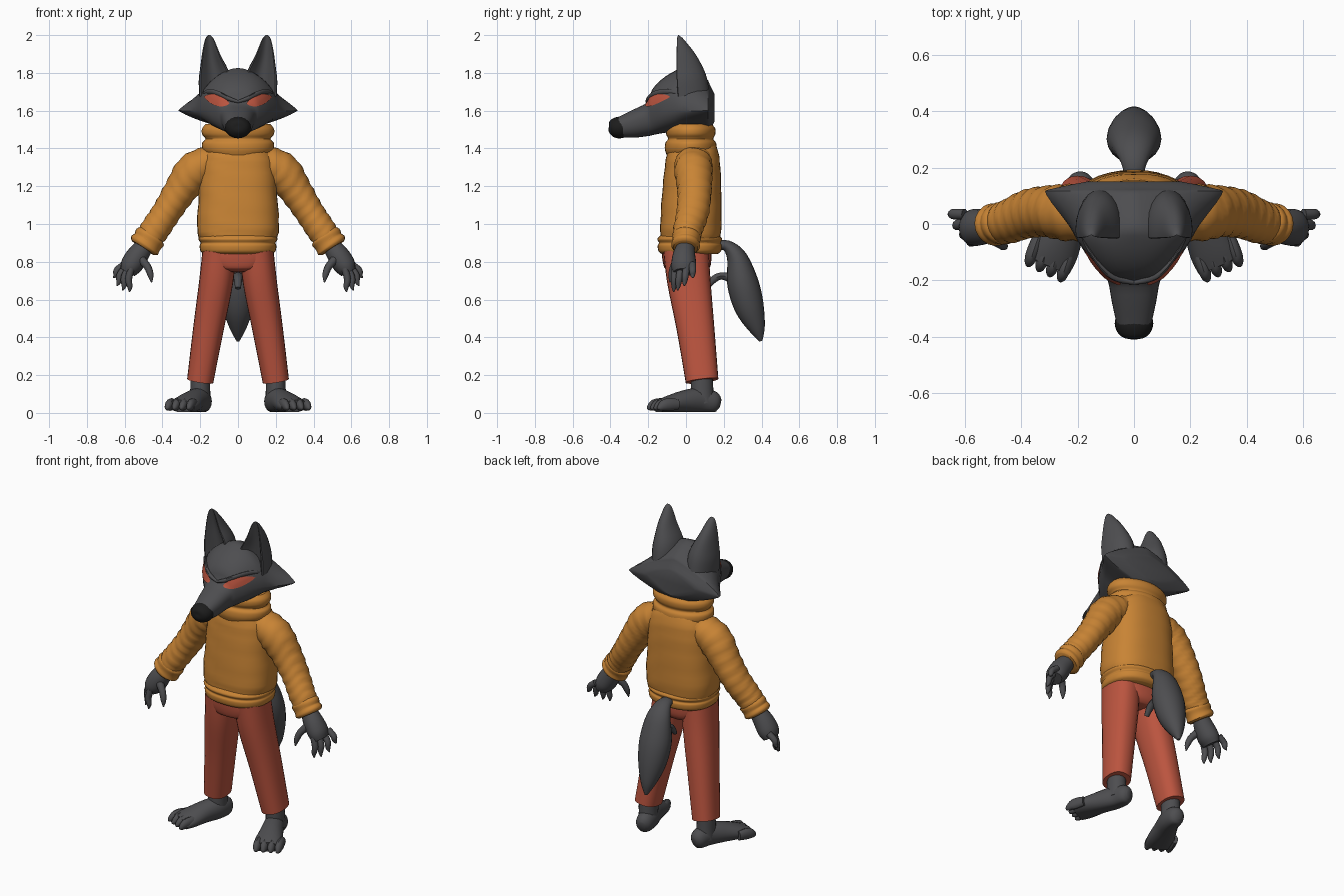
import bpy, bmesh, math
from mathutils import Vector
from mathutils.bvhtree import BVHTree

cube = bpy.data.objects.get("Cube")
if cube:
    bpy.data.objects.remove(cube)


def material(name, rgb):
    m = bpy.data.materials.new(name)
    m.use_nodes = True
    m.diffuse_color = (*rgb, 1)
    m.node_tree.nodes["Principled BSDF"].inputs["Base Color"].default_value = (*rgb, 1)
    return m


FUR = material("charcoal fur", (0.075, 0.075, 0.08))
KNIT = material("ochre knit", (0.58, 0.23, 0.035))
RED = material("brick red", (0.5, 0.09, 0.05))
BLACK = material("nose black", (0.012, 0.012, 0.012))


def finish(name, bm, mat, angle=40):
    bmesh.ops.recalc_face_normals(bm, faces=bm.faces)
    me = bpy.data.meshes.new(name)
    bm.to_mesh(me)
    bm.free()
    me.materials.append(mat)
    ob = bpy.data.objects.new(name, me)
    bpy.context.collection.objects.link(ob)
    bpy.ops.object.select_all(action='DESELECT')
    ob.select_set(True)
    bpy.context.view_layer.objects.active = ob
    bpy.ops.object.shade_smooth_by_angle(angle=math.radians(angle))
    return ob


def smooth(rows, steps):
    """Catmull-Rom interpolation of stations."""
    out = []
    for i in range(len(rows) - 1):
        a, b, c, d = (rows[max(i - 1, 0)], rows[i], rows[i + 1], rows[min(i + 2, len(rows) - 1)])
        for k in range(steps):
            t = k / steps
            out.append([q + .5 * t * (r - p + t * (2 * p - 5 * q + 4 * r - s + t * (3 * (q - r) + s - p)))
                        for p, q, r, s in zip(a, b, c, d)])
    return out + [list(rows[-1])]


def skin(rings):
    bm = bmesh.new()
    loops = [[bm.verts.new(p) for p in ring] for ring in rings]
    n = len(loops[0])
    for a, b in zip(loops, loops[1:]):
        for i in range(n):
            j = (i + 1) % n
            bm.faces.new((a[i], a[j], b[j], b[i]))
    bm.faces.new(loops[0])
    bm.faces.new(loops[-1])
    return bm


def power(v, p):
    return math.copysign(abs(v) ** p, v)


def tube(name, stations, mat, side=1, seg=20, steps=4, p=1, cup=0, wob=0, floor=None):
    """Loft ellipses along stations of x, y, z, radius across, radius deep."""
    rows = smooth(stations, steps)
    pts = [Vector(r[:3]) for r in rows]
    rings = []
    for i, r in enumerate(rows):
        t = (pts[min(i + 1, len(pts) - 1)] - pts[max(i - 1, 0)]).normalized()
        u = (Vector((1, 0, 0)) - t * t.x).normalized()
        v = t.cross(u)
        ring = []
        for k in range(seg):
            a = math.tau * k / seg
            c, s = power(math.cos(a), p), power(math.sin(a), p)
            if s < 0:
                s *= 1 - cup * abs(s)
            f = 1 + wob * math.sin(i * 1.9 + 2.5 * math.cos(a) + math.sin(3 * a))
            q = pts[i] + (u * c * r[3] + v * s * r[4]) * f
            if floor is not None:
                q.z = max(q.z, floor)
            ring.append((q.x * side, q.y, q.z))
        rings.append(ring)
    return finish(name, skin(rings), mat)


# Head: rings along y of y, half width, cheek z, top z, bottom z, pinch
head_rows = smooth([
    (.15, .17, 1.62, 1.69, 1.54, 1.4), (.125, .29, 1.605, 1.74, 1.50, 1.6),
    (.105, .312, 1.6, 1.77, 1.495, 1.6), (.0, .235, 1.6, 1.825, 1.50, 1.25),
    (-.06, .2, 1.61, 1.81, 1.49, 1), (-.13, .155, 1.61, 1.765, 1.48, .9),
    (-.18, .112, 1.6, 1.71, 1.47, .9), (-.205, .092, 1.57, 1.645, 1.465, .9),
    (-.28, .078, 1.54, 1.605, 1.457, .9), (-.37, .058, 1.515, 1.56, 1.46, .9)], 3)
rings = []
for y, w, zc, top, low, pinch in head_rows:
    ring = []
    for k in range(32):
        a = math.tau * k / 32
        s = power(math.sin(a), pinch)
        ring.append((w * power(math.cos(a), pinch), y, zc + s * ((top - zc) if s > 0 else (zc - low))))
    rings.append(ring)
head_bm = skin(rings)
bmesh.ops.recalc_face_normals(head_bm, faces=head_bm.faces)
surface = BVHTree.FromBMesh(head_bm)
finish("head", head_bm, FUR, 30)


def on_face(x, z, lift):
    hit = surface.ray_cast(Vector((x, -1, z)), Vector((0, 1, 0)))[0]
    return Vector((x, (hit.y if hit else -.05) - lift, z))


# Nose
tube("nose", [(0, -.335, 1.512, .066, .056), (0, -.36, 1.51, .068, .057), (0, -.39, 1.507, .055, .047),
              (0, -.405, 1.505, .032, .028), (0, -.41, 1.505, .004, .004)], BLACK)

# Collar, torso and hem of the sweater
tube("collar", [(0, .025, 1.36, .165, .125), (0, .025, 1.395, .188, .137), (0, .025, 1.43, .19, .134),
                (0, .025, 1.45, .172, .12), (0, .025, 1.475, .19, .13), (0, .025, 1.505, .19, .13),
                (0, .025, 1.53, .17, .11)], KNIT, seg=32)
tube("sweater_body", [(0, .02, .91, .2, .155), (0, .025, .98, .217, .162), (0, .03, 1.15, .208, .157),
                      (0, .035, 1.3, .198, .147), (0, .035, 1.38, .175, .135),
                      (0, .03, 1.44, .12, .11)], KNIT, seg=36, p=.8, wob=.008)
tube("sweater_hem", [(0, .02, .84, .175, .145), (0, .02, .855, .198, .165), (0, .02, .885, .203, .17),
                     (0, .02, .9, .198, .163), (0, .02, .92, .21, .172),
                     (0, .02, .94, .2, .155)], KNIT, seg=36, p=.85)

# Trouser seat
tube("trouser_seat", [(0, 0, .88, .185, .13), (0, .005, .82, .19, .13), (0, .01, .77, .15, .12),
                      (0, .01, .745, .08, .09)], RED, seg=28, p=.85)

# Tail and the thin strand at its root
tube("tail", [(0, .15, .88, .03, .025), (0, .215, .885, .045, .03), (0, .27, .82, .075, .055),
              (0, .3, .69, .097, .083), (0, .335, .56, .083, .078), (0, .375, .45, .045, .045),
              (0, .397, .38, .008, .008)], FUR)
tube("tail_strand", [(0, .11, .66, .015, .012), (0, .145, .705, .022, .02), (0, .19, .725, .025, .02),
                     (0, .25, .71, .03, .03)], FUR, seg=10)

for side, label in ((1, "left"), (-1, "right")):
    # Ear with hollow front
    tube(label + "_ear", [(.12, -.015, 1.68, .085, .14), (.125, -.024, 1.78, .083, .13),
                          (.142, -.032, 1.88, .053, .09), (.15, -.04, 1.96, .03, .04),
                          (.152, -.042, 1.99, .016, .018), (.152, -.04, 2.0, .004, .004)],
         FUR, side, seg=24, cup=1.2)

    # Eye plate following the face
    bm = bmesh.new()
    grid = []
    for i in range(17):
        t = i / 16
        mid, bow = 1.638 + .035 * t, math.sin(math.pi * t) ** .7
        column = []
        for j in range(7):
            z = mid + bow * (-.03 + .06 * j / 6)
            q = on_face(.045 + .135 * t, z, .008)
            column.append(bm.verts.new((q.x * side, q.y, q.z)))
        grid.append(column)
    for a, b in zip(grid, grid[1:]):
        for j in range(6):
            bm.faces.new((a[j], b[j], b[j + 1], a[j + 1]))
    bmesh.ops.remove_doubles(bm, verts=bm.verts, dist=.0005)
    eye = finish(label + "_eye", bm, RED)

    # Heavy brow
    brow = []
    for x, z, r in ((.0, 1.648, .008), (.05, 1.664, .013), (.1, 1.688, .015), (.15, 1.703, .013), (.185, 1.695, .005)):
        brow.append((*on_face(x, z, .004), r, r))
    rows = smooth(brow, 3)
    bm = skin([[(x * side, y + r * math.cos(a), z + r * math.sin(a))
                for a in (math.tau * k / 10 for k in range(10))] for x, y, z, r, _ in rows])
    finish(label + "_brow", bm, FUR)

    # Sleeve and cuff
    tube(label + "_sleeve", [(.13, .04, 1.34, .08, .095), (.23, .04, 1.28, .1, .1), (.31, .045, 1.17, .086, .09),
                             (.38, .035, 1.06, .077, .085), (.44, .01, .97, .077, .077),
                             (.485, 0, .905, .072, .07)], KNIT, side, seg=24, steps=7, wob=.035)
    tube(label + "_cuff", [(.455, .005, .945, .07, .066), (.465, .003, .93, .085, .076), (.48, 0, .905, .08, .072),
                           (.495, -.002, .885, .086, .076), (.503, -.003, .873, .07, .065)], KNIT, side)

    # Hand, clawed fingers and thumb
    tube(label + "_hand", [(.49, 0, .89, .045, .045), (.53, -.01, .835, .058, .06), (.565, -.012, .78, .058, .066),
                           (.585, -.012, .745, .042, .055)], FUR, side)
    tips = [(.575, -.065, .64), (.61, -.045, .648), (.642, -.01, .672), (.66, .035, .715)]
    for n, tip in enumerate(tips):
        root = Vector((.565 + .012 * n, -.058 + .031 * n, .765 + .007 * n))
        tip = Vector(tip)
        knuckle = root.lerp(tip, .5) + Vector((.009, 0, .006))
        claw = root.lerp(tip, .78)
        tube(f"{label}_finger_{n + 1}", [(*root, .019, .019), (*knuckle, .018, .019), (*claw, .014, .014),
                                         (*tip, .003, .003)], FUR, side, seg=10)
    tube(label + "_thumb", [(.52, -.04, .82, .025, .025), (.48, -.065, .775, .02, .02), (.463, -.078, .73, .016, .016),
                            (.458, -.085, .69, .003, .003)], FUR, side, seg=10)

    # Trouser leg
    tube(label + "_trouser_leg", [(.1, 0, .86, .088, .12), (.115, .015, .7, .09, .115), (.156, .05, .45, .081, .1),
                                  (.2, .085, .17, .07, .087)], RED, side, seg=24, p=.85)

    # Ankle, foot and toes
    tube(label + "_ankle", [(.2, .09, .05, .055, .06), (.2, .085, .12, .053, .06), (.2, .085, .22, .05, .055)],
         FUR, side)
    tube(label + "_foot", [(.182, .18, .05, .02, .025), (.187, .155, .055, .047, .055), (.2, .08, .065, .058, .068),
                           (.235, 0, .06, .066, .062), (.275, -.09, .045, .08, .047),
                           (.3, -.145, .035, .078, .033)], FUR, side, floor=0.005)
    for n in range(4):
        x, y = .238 + .038 * n, -.135 + .018 * n
        tube(f"{label}_toe_{n + 1}", [(x - .015, y + .04, .045, .02, .028), (x, y, .045, .023, .033),
                                      (x + .013, y - .035, .04, .022, .03), (x + .022, y - .06, .025, .014, .016),
                                      (x + .024, y - .067, .018, .004, .005)], FUR, side, seg=12, floor=0)
